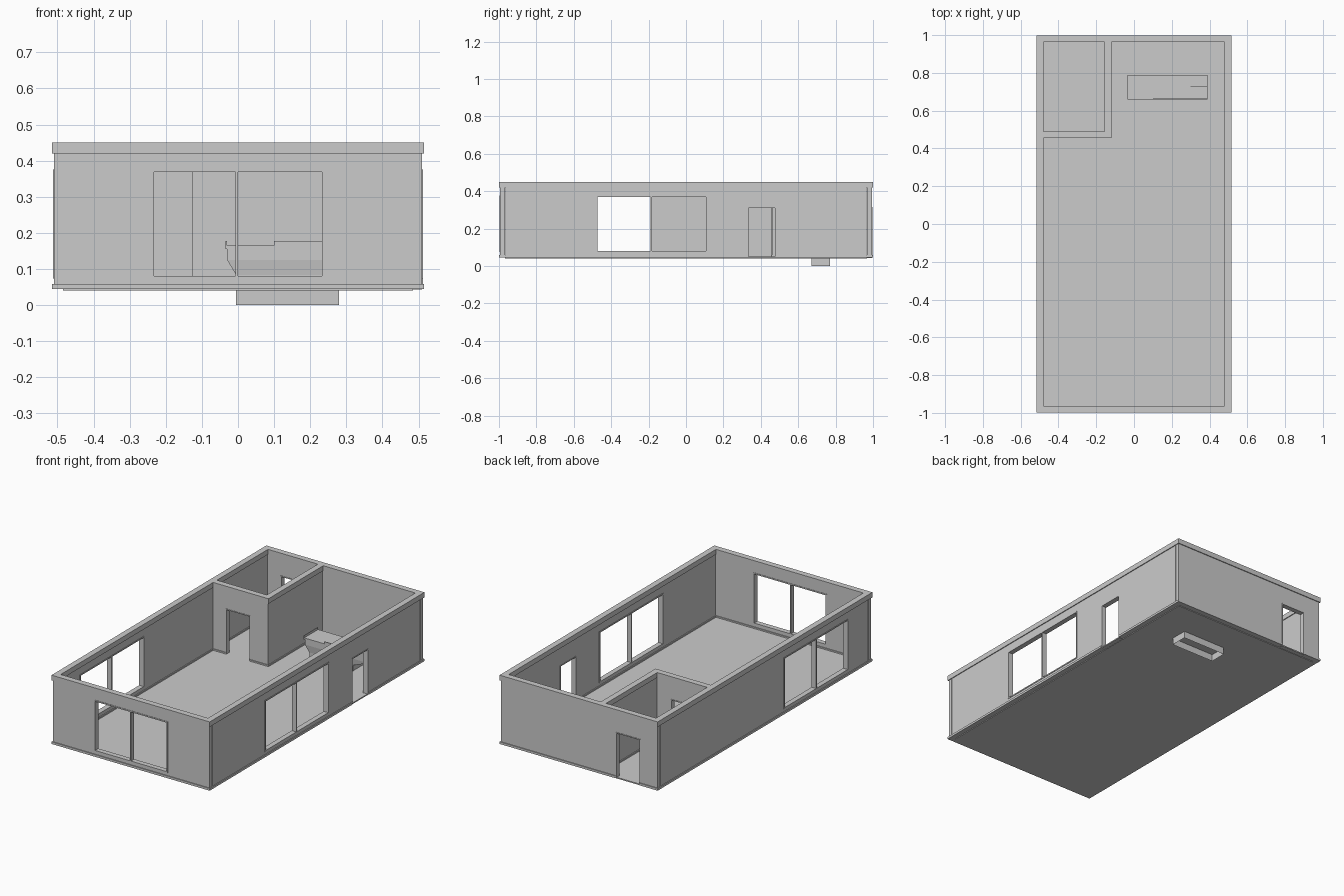
import bpy, bmesh

if "Cube" in bpy.data.objects:
    bpy.data.objects.remove(bpy.data.objects["Cube"])

Z0, Z1 = 0.045, 0.45          # wall bottom and top
HALF_WALL, HALF_TRIM = 0.0125, 0.0175

mat = bpy.data.materials.new("plain_grey")
mat.diffuse_color = (0.6, 0.6, 0.6, 1)
mat.use_nodes = True
mat.node_tree.nodes["Principled BSDF"].inputs["Base Color"].default_value = mat.diffuse_color


def finish(name, bm):
    me = bpy.data.meshes.new(name)
    bmesh.ops.recalc_face_normals(bm, faces=bm.faces)
    bm.to_mesh(me)
    bm.free()
    me.materials.append(mat)
    ob = bpy.data.objects.new(name, me)
    bpy.context.collection.objects.link(ob)
    return ob


def add_box(bm, x0, x1, y0, y1, z0, z1):
    vs = bmesh.ops.create_cube(bm, size=1)["verts"]
    for v in vs:
        v.co.x = x1 if v.co.x > 0 else x0
        v.co.y = y1 if v.co.y > 0 else y0
        v.co.z = z1 if v.co.z > 0 else z0


def boxes(name, items):
    bm = bmesh.new()
    for b in items:
        add_box(bm, *b)
    return finish(name, bm)


def strip(axis, c, half, a, b, z0, z1):
    """Box running from a to b along an axis, centred at c across it."""
    if axis == "x":
        return (a, b, c - half, c + half, z0, z1)
    return (c - half, c + half, a, b, z0, z1)


def wall(name, axis, c, a, b, openings, ext=0.0):
    """Wall with sorted openings (start, end, sill, head) plus trims on top and base."""
    body, base, pos = [], [], a
    base_pos = a - ext
    for s, e, sill, head in openings:
        body.append(strip(axis, c, HALF_WALL, pos, s, Z0, Z1 - 0.01))
        body.append(strip(axis, c, HALF_WALL, s, e, head, Z1 - 0.01))
        if sill > Z0 + 0.01:
            body.append(strip(axis, c, HALF_WALL, s, e, Z0, sill))
        else:
            base.append(strip(axis, c, HALF_TRIM, base_pos, s, Z0, 0.058))
            base_pos = e
        pos = e
    body.append(strip(axis, c, HALF_WALL, pos, b, Z0, Z1 - 0.01))
    base.append(strip(axis, c, HALF_TRIM, base_pos, b + ext, Z0, 0.058))
    boxes(name, body)
    boxes(name + "_base_trim", base)
    boxes(name + "_top_trim", [strip(axis, c, HALF_TRIM, a - ext, b + ext, 0.42, Z1)])


def window_frame(name, axis, c, s, e, sill, head, t=0.007):
    mid = (s + e) / 2 - 0.003
    boxes(name, [strip(axis, c, 0.015, p, p + t, sill, head) for p in (s, mid - t / 2, e - t)]
          + [strip(axis, c, 0.015, s, e, z, z + t) for z in (sill, head - t)])


SILL, HEAD, DOOR = 0.074, 0.376, 0.315
XC, YC = 0.4975, 0.9815        # wall centre lines

# outer walls
wall("front_wall", "x", -YC, -0.51, 0.51, [(-0.24, 0.24, SILL, HEAD)], 0.005)
wall("back_wall", "x", YC, -0.51, 0.51, [(-0.40, -0.24, Z0, DOOR)], 0.005)
wall("right_wall", "y", XC, -0.965, 0.965,
     [(-0.48, 0.115, SILL, HEAD), (0.33, 0.48, Z0, DOOR)])
wall("left_wall", "y", -XC, -0.965, 0.965, [(-0.78, -0.18, SILL, HEAD)])

# inner room walls
wall("room_front_wall", "x", 0.472, -0.485, -0.125, [(-0.40, -0.24, Z0, DOOR)], 0.005)
wall("room_side_wall", "y", -0.1375, 0.4845, 0.965, [])

# window frames
window_frame("front_window_frame", "x", -YC, -0.24, 0.24, SILL, HEAD)
window_frame("right_window_frame", "y", XC, -0.48, 0.115, SILL, HEAD)
window_frame("left_window_frame", "y", -XC, -0.78, -0.18, SILL, HEAD)

# door linings
for nm, axis, c, s, e in (("back_door_lining", "x", YC, -0.40, -0.24),
                          ("room_door_lining", "x", 0.472, -0.40, -0.24),
                          ("right_door_lining", "y", XC, 0.33, 0.48)):
    boxes(nm, [strip(axis, c, 0.015, s, s + 0.005, Z0, DOOR),
               strip(axis, c, 0.015, e - 0.005, e, Z0, DOOR),
               strip(axis, c, 0.015, s, e, DOOR - 0.005, DOOR)])

# floor
boxes("floor", [(-0.485, 0.485, -0.967, 0.967, 0.041, 0.05)])
boxes("door_sills", [(-0.40, -0.24, 0.965, 0.994, 0.043, 0.05),
                     (0.483, 0.51, 0.33, 0.48, 0.043, 0.05)])

# counter body: tapered open-bottomed shell passing through the floor
bm = bmesh.new()
rings = []
for x0, x1, y0, y1, z in ((-0.005, 0.28, 0.67, 0.77, 0.0), (-0.005, 0.28, 0.67, 0.77, 0.083),
                          (-0.03, 0.385, 0.664, 0.786, 0.125), (-0.03, 0.385, 0.664, 0.786, 0.156)):
    rings.append([bm.verts.new(p) for p in
                  ((x0, y0, z), (x1, y0, z), (x1, y1, z), (x0, y1, z))])
for lo, hi in zip(rings, rings[1:]):
    for i in range(4):
        j = (i + 1) % 4
        bm.faces.new((lo[i], lo[j], hi[j], hi[i]))
bm.faces.new(rings[-1])
finish("counter_body", bm)

# counter top with thin raised rails
boxes("counter_top", [(-0.035, 0.39, 0.66, 0.79, 0.155, 0.165)])
boxes("counter_rails", [(-0.035, -0.031, 0.66, 0.79, 0.16, 0.178),
                        (0.10, 0.39, 0.66, 0.664, 0.16, 0.178),
                        (0.24, 0.39, 0.786, 0.79, 0.16, 0.178),
                        (0.386, 0.39, 0.66, 0.79, 0.16, 0.178),
                        (0.30, 0.39, 0.725, 0.729, 0.16, 0.178)])
